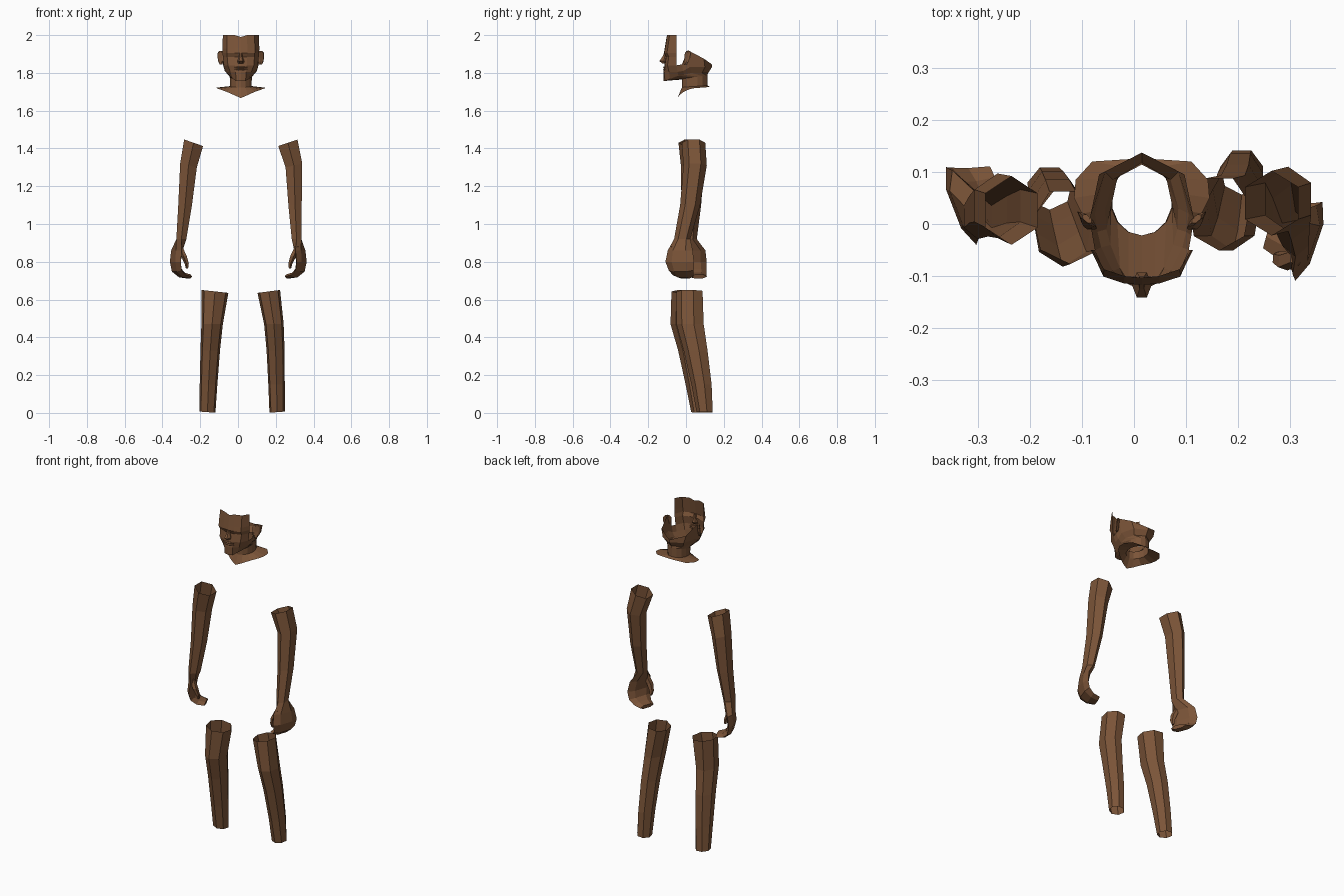
import bpy, bmesh, math
from mathutils import Vector as V

CX = 0.015  # head centre line
skin = bpy.data.materials.new("skin")
skin.diffuse_color = (0.2, 0.09, 0.04, 1)


def finish(name, bm):
    bmesh.ops.remove_doubles(bm, verts=bm.verts, dist=0.0005)
    bmesh.ops.recalc_face_normals(bm, faces=bm.faces)
    me = bpy.data.meshes.new(name)
    bm.to_mesh(me)
    bm.free()
    me.materials.append(skin)
    ob = bpy.data.objects.new(name, me)
    bpy.context.collection.objects.link(ob)
    return ob


def bridge(bm, rows, closed):
    rows = [[bm.verts.new(p) for p in r] for r in rows]
    for a, b in zip(rows, rows[1:]):
        n = len(a)
        for i in range(n if closed else n - 1):
            j = (i + 1) % n
            bm.faces.new((a[i], a[j], b[j], b[i]))
    return rows


def loft(name, rings, n=6, cap_start=False, cap_end=False, phase=0.0):
    """Each ring is (centre, half axis A, half axis B)."""
    bm = bmesh.new()
    pts = []
    for c, a, b in rings:
        pts.append([V(c) + V(a) * math.cos(t) + V(b) * math.sin(t)
                    for t in (phase + 2 * math.pi * i / n for i in range(n))])
    rows = bridge(bm, pts, True)
    if cap_start:
        bm.faces.new(rows[0])
    if cap_end:
        bm.faces.new(rows[-1])
    return finish(name, bm)


# Head: open face band, lower skull, neck and collar as half rows, mirrored
def mirrored(row):
    return [(CX + x, y, z) for x, y, z in row]


band = []
for z, hw, yf in [(2.0, .095, -.103), (1.93, .098, -.113), (1.905, .097, -.117),
                  (1.885, .095, -.107), (1.84, .09, -.114)]:
    band.append([(0, yf, z - (.01 if z == 2 else 0)), (.35 * hw, yf + .003, z),
                 (.76 * hw, yf + .016, z), (hw, -.05, z)])

skull = [
    [(0, -.114, 1.84), (.0315, -.111, 1.84), (.0684, -.098, 1.84), (.09, -.05, 1.84),
     (.095, -.022, 1.845), (.1, .01, 1.92), (.082, .095, 1.875), (0, .137, 1.845)],
    [(0, -.12, 1.805), (.028, -.114, 1.805), (.056, -.09, 1.805), (.078, -.045, 1.805),
     (.085, -.015, 1.81), (.09, .02, 1.83), (.07, .1, 1.83), (0, .137, 1.83)],
    [(0, -.12, 1.757), (.025, -.112, 1.757), (.042, -.085, 1.768), (.06, -.04, 1.785),
     (.068, -.01, 1.79), (.07, .03, 1.80), (.055, .085, 1.80), (0, .118, 1.80)],
]


def neck_row(z0, z1, r):
    row = []
    for i in range(8):
        t = math.pi * i / 7
        row.append((r * math.sin(t), .046 - .068 * math.cos(t), z0 + (z1 - z0) * i / 7))
    return row


collar = [(0, -.045, 1.667), (.035, -.035, 1.682), (.075, -.012, 1.7), (.115, .02, 1.714),
          (.13, .05, 1.72), (.127, .085, 1.722), (.095, .12, 1.725), (0, .126, 1.725)]
skull += [neck_row(1.765, 1.79, .06), neck_row(1.722, 1.735, .058), collar]

bm = bmesh.new()
for side in (1, -1):
    for grid in (band, skull):
        bridge(bm, [[(CX + side * x, y, z) for x, y, z in r] for r in grid], False)
finish("head_and_neck", bm)

# Nose
loft("nose", [((CX, -.108, 1.908), (.008, 0, 0), (0, -.008, 0)),
              ((CX, -.113, 1.885), (.009, 0, 0), (0, -.014, 0)),
              ((CX, -.117, 1.862), (.019, 0, 0), (0, -.028, 0)),
              ((CX, -.113, 1.85), (.014, 0, 0), (0, -.014, 0))], 6, True, True)

# Lips
for name, z in (("upper_lip", 1.829), ("lower_lip", 1.819)):
    loft(name, [((CX + x, -.112 + abs(x) * .1, z), (0, .011 * k, 0), (0, 0, .006 * k))
                for x, k in ((-.034, .3), (-.012, 1), (.012, 1), (.034, .3))], 6, True, True)

# Ears, flared outwards and back
for side, name in ((1, "right_ear"), (-1, "left_ear")):
    rings = []
    for z, w, dy in ((1.917, .5, .006), (1.905, 1, .005), (1.88, 1, .002),
                     (1.86, .8, -.003), (1.845, .4, -.007)):
        rings.append(((CX + side * .105, .004 + dy, z), (side * .018 * w, .015 * w, 0),
                      (-side * .004, .005, 0)))
    loft(name, rings, 6, True, True)


# Arms: sleeve-end opening, elbow, wrist, flat palm and fingers curled inwards
def arm(name, side, sections, palm, u):
    u = V((u[0], u[1], 0)).normalized()
    inward = V((-u.y * side, u.x * side, 0))
    up = V((0, 0, 1))
    rings = [((x, y, z), (0, ry, 0), (side * rx * 1.13, 0, tilt))
             for x, y, z, rx, ry, tilt in sections]
    px, py = palm

    def at(a, s, z):
        return V((px, py, 0)) + u * a + inward * s + up * z

    for a, s, z, w, tn, tz in ((0, .005, .86, .07, .022, 0), (0, -.004, .80, .08, .018, 0),
                               (.005, .006, .755, .07, .016, -.008),
                               (.005, .035, .73, .058, .006, -.014),
                               (.005, .075, .722, .046, .002, -.012)):
        rings.append((at(a, s, z), u * w, inward * -tn + up * tz))
    loft(name, rings, 6, cap_end=True)
    # Thumb on the front edge
    loft(name.replace("arm", "thumb"),
         [(at(a, s, z), u * w, inward * -w * .8)
          for a, s, z, w in ((-.035, .008, .88, .018), (-.05, .026, .83, .02),
                             (-.05, .042, .79, .014), (-.045, .045, .765, .008))],
         5, True, True)


arm("right_arm", 1, [(.264, .04, 1.43, .052, .062, .02), (.296, .048, 1.31, .045, .062, .012),
                     (.302, .022, 1.1, .036, .053, 0), (.31, -.02, .92, .026, .043, 0)],
    (.332, -.032), (.05, .145))
arm("left_arm", -1, [(-.235, .026, 1.43, .051, .066, .02), (-.262, .035, 1.31, .045, .062, .012),
                     (-.28, .028, 1.1, .037, .052, 0), (-.3, .014, .92, .027, .043, 0)],
    (-.328, .036), (-.063, .162))


# Legs: open tapered tubes bent at the knee
def leg(name, side, sections):
    loft(name, [((x, y, z), (0, -ry * 1.04, 0), (side * rx * 1.04, 0, tilt))
                for x, y, z, rx, ry, tilt in sections], 7)


leg("right_leg", 1, [(.163, .022, .643, .059, .07, .008), (.19, .025, .47, .051, .073, 0),
                     (.199, .054, .33, .047, .064, 0), (.204, .085, .15, .043, .054, 0),
                     (.207, .101, .004, .04, .043, .003)])
leg("left_leg", -1, [(-.122, -.003, .643, .07, .071, .008), (-.137, -.006, .47, .056, .073, 0),
                     (-.147, .025, .33, .051, .064, 0), (-.156, .052, .15, .046, .052, 0),
                     (-.162, .07, .004, .042, .041, .003)])
